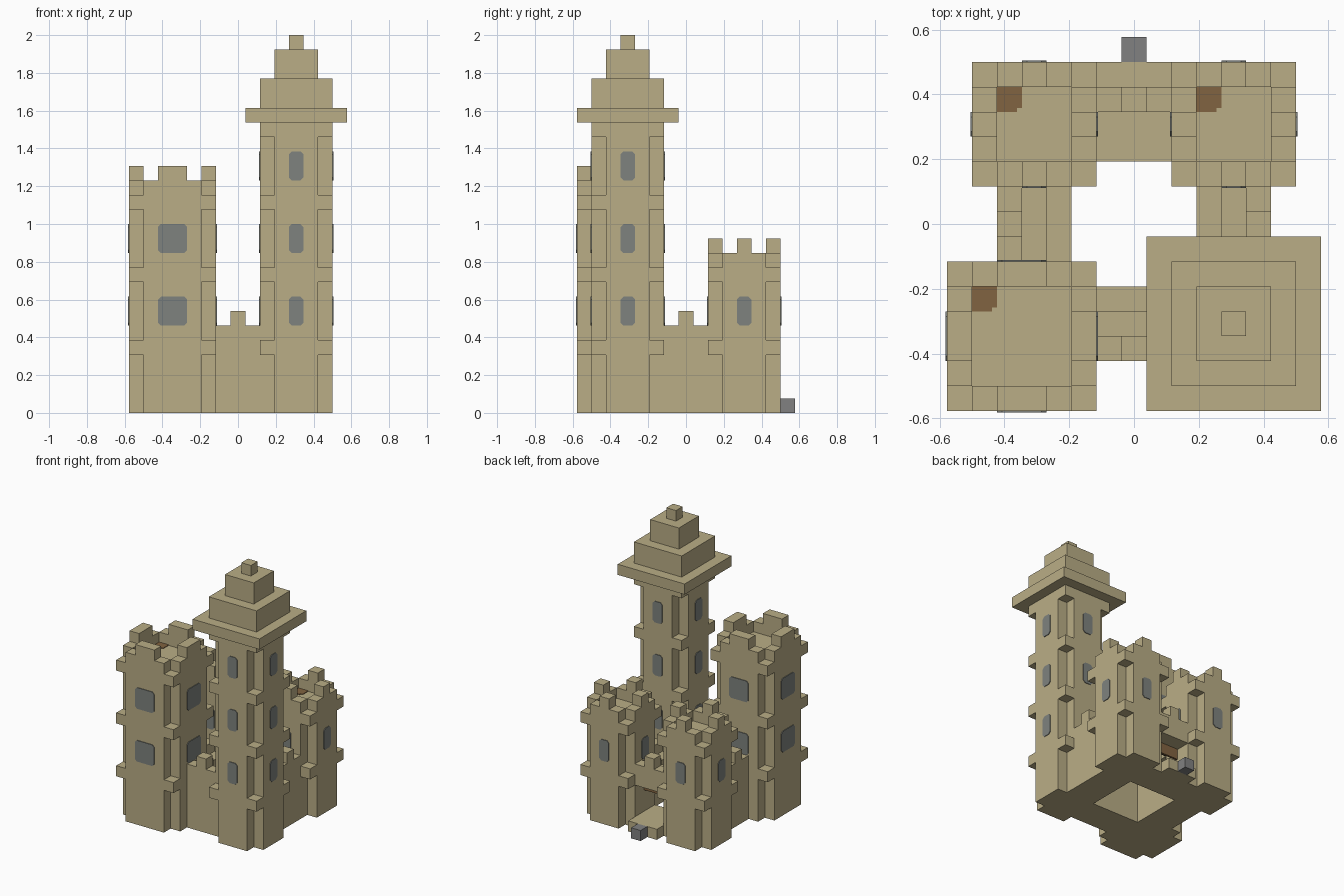
import bpy, bmesh
from math import pi
from mathutils import Matrix, Vector

U = 1 / 13  # one building block

cube = bpy.data.objects.get("Cube")
if cube:
    bpy.data.objects.remove(cube)


def material(name, rgb):
    m = bpy.data.materials.new(name)
    m.use_nodes = True
    m.diffuse_color = (*rgb, 1)
    m.node_tree.nodes["Principled BSDF"].inputs["Base Color"].default_value = (*rgb, 1)
    return m


STONE = material("sandstone", (0.49, 0.42, 0.24))
GLASS = material("window_grey", (0.21, 0.225, 0.21))
STEP = material("step_grey", (0.22, 0.22, 0.22))
WOOD = material("brown_wood", (0.22, 0.125, 0.052))


def prism(bm, outline, z0, z1, matrix=Matrix()):
    """Extrude a flat outline between two heights."""
    low = [bm.verts.new(matrix @ Vector((x, y, z0))) for x, y in outline]
    high = [bm.verts.new(matrix @ Vector((x, y, z1))) for x, y in outline]
    bm.faces.new(low[::-1])
    bm.faces.new(high)
    for i in range(len(low)):
        j = (i + 1) % len(low)
        bm.faces.new((low[i], low[j], high[j], high[i]))


def box(bm, x0, x1, y0, y1, z0, z1, matrix=Matrix()):
    prism(bm, [(x0, y0), (x1, y0), (x1, y1), (x0, y1)], z0, z1, matrix)


def square(h):
    return [(-h, -h), (h, -h), (h, h), (-h, h)]


def cross(h):
    """Square with one block missing at each corner."""
    k = h - 1
    quarter = [(k, -h), (k, -k), (h, -k)]
    points = []
    for _ in range(4):
        points += quarter
        quarter = [(-y, x) for x, y in quarter]
    return points


def clipped(w, h, c=0.2):
    """Rectangle with clipped corners."""
    return [(-w + c, -h), (w - c, -h), (w, -h + c), (w, h - c),
            (w - c, h), (-w + c, h), (-w, h - c), (-w, -h + c)]


def finish(bm, name, mat):
    bmesh.ops.scale(bm, vec=(U, U, U), verts=bm.verts)
    bmesh.ops.recalc_face_normals(bm, faces=bm.faces)
    mesh = bpy.data.meshes.new(name)
    bm.to_mesh(mesh)
    bm.free()
    mesh.materials.append(mat)
    obj = bpy.data.objects.new(name, mesh)
    bpy.context.collection.objects.link(obj)
    return obj


def turns(place):
    return [place @ Matrix.Rotation(i * pi / 2, 4, 'Z') for i in range(4)]


def tower(name, cx, cy, h, roof, spired=False):
    """Tower with recessed corners and a corner ledge at the top of each storey."""
    place = Matrix.Translation((cx, cy, 0))
    bm = bmesh.new()
    for z in range(0, roof, 5):
        prism(bm, cross(h), z, z + 4, place)
        prism(bm, square(h), z + 4, z + 5, place)
    if spired:
        # Stepped roof
        for half, z0, z1 in ((3.5, 20, 21), (2.5, 21, 23), (1.5, 23, 25), (0.5, 25, 26)):
            prism(bm, square(half), z0, z1, place)
    else:
        # Parapet with a central merlon on every side
        for m in turns(place):
            box(bm, 1 - h, h - 1, -h, 1 - h, roof, roof + 1, m)
            box(bm, 2 - h, h - 2, -h, 1 - h, roof + 1, roof + 2, m)
    finish(bm, name, STONE)

    # Windows on all four sides, one row per storey
    bm = bmesh.new()
    upright = Matrix.Translation((0, -h, 0)) @ Matrix.Rotation(pi / 2, 4, 'X')
    for m in turns(place):
        for z in range(7, roof - 1, 5):
            prism(bm, clipped(h - 2, 1), -0.05, 0.06,
                  m @ upright @ Matrix.Translation((0, z, 0)))
    finish(bm, name + "_windows", GLASS)

    # Roof hatch in the back corner
    if not spired:
        bm = bmesh.new()
        hatch = [(0, 0), (0.8, 0), (0.8, 0.15), (1, 0.15), (1, 1), (0, 1)]
        spot = Matrix.Translation((1 - h, h - 2, roof))
        prism(bm, hatch, -0.05, 0.06, place @ spot)
        finish(bm, name + "_hatch", WOOD)


tower("front_right_tower", -4.5, -4.5, 3, 15)
tower("front_left_spire_tower", 4, -4, 2.5, 20, spired=True)
tower("back_right_tower", -4, 4, 2.5, 10)
tower("back_left_tower", 4, 4, 2.5, 10)


def wall(name, angle):
    """Wall with outer parapet and merlon, walkway and inner step."""
    m = Matrix.Rotation(angle, 4, 'Z')
    bm = bmesh.new()
    for i, top in enumerate((6, 5, 4)):
        box(bm, -1.5, 1.5, i - 5.5, i - 4.5, 0, top, m)
    box(bm, -0.5, 0.5, -5.5, -4.5, 6, 7, m)
    finish(bm, name, STONE)


wall("front_wall", 0)
wall("left_wall", pi / 2)
wall("right_wall", -pi / 2)

# Gatehouse: floor through the opening, walkway, parapet and merlon above
bm = bmesh.new()
box(bm, -1.5, 1.5, 2.5, 6.5, 0, 1)
box(bm, -1.5, 1.5, 2.5, 4.5, 4, 5)
box(bm, -1.5, 1.5, 4.5, 5.5, 4, 6)
box(bm, -0.5, 0.5, 4.5, 5.5, 6, 7)
finish(bm, "back_gatehouse", STONE)

# Raised wooden gate inside the opening
bm = bmesh.new()
box(bm, -1.5, 1.5, 3.9, 4.1, 3, 4)
finish(bm, "raised_gate", WOOD)

# Step in front of the gate
bm = bmesh.new()
box(bm, -0.5, 0.5, 6.5, 7.5, 0, 1)
finish(bm, "gate_step", STEP)
